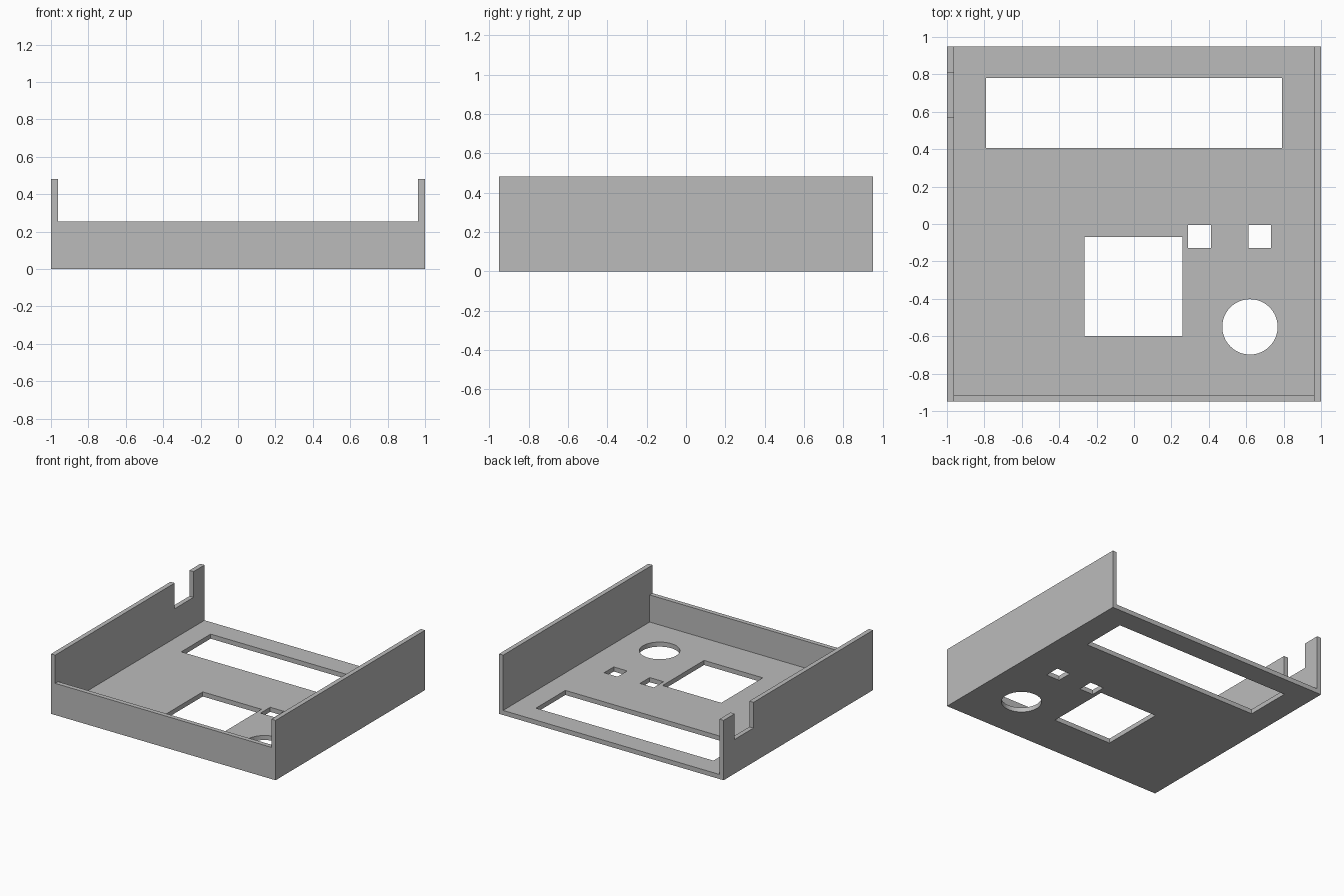
import bpy, bmesh
from mathutils import Matrix, Vector

if "Cube" in bpy.data.objects:
    bpy.data.objects.remove(bpy.data.objects["Cube"])

T = 0.037            # sheet thickness
W, D, H = 1.0, 0.95, 0.482   # half width, half depth, wall height

grey = bpy.data.materials.new("plain grey")
grey.diffuse_color = (0.5, 0.5, 0.5, 1)
grey.use_nodes = True
grey.node_tree.nodes["Principled BSDF"].inputs["Base Color"].default_value = grey.diffuse_color


def finish(name, bm):
    mesh = bpy.data.meshes.new(name)
    bm.to_mesh(mesh)
    bm.free()
    mesh.materials.append(grey)
    ob = bpy.data.objects.new(name, mesh)
    bpy.context.collection.objects.link(ob)
    return ob


def box(name, x0, x1, y0, y1, z0, z1):
    bm = bmesh.new()
    size = Matrix.Diagonal((x1 - x0, y1 - y0, z1 - z0, 1))
    centre = Vector((x0 + x1, y0 + y1, z0 + z1)) / 2
    bmesh.ops.create_cube(bm, size=1, matrix=Matrix.Translation(centre) @ size)
    return finish(name, bm)


def cylinder(name, x, y, r, z0, z1):
    bm = bmesh.new()
    bmesh.ops.create_cone(bm, cap_ends=True, segments=64, radius1=r, radius2=r,
                          depth=z1 - z0,
                          matrix=Matrix.Translation((x, y, (z0 + z1) / 2)))
    return finish(name, bm)


# Solid block that becomes the enclosure shell
shell = box("enclosure_shell", -W, W, -D, D, 0, H)

cutters = [
    # Tray interior, open at the top and the back
    box("interior_cutter", -W + T, W - T, -D + T, D + 0.2, T, 1),
    # Lowered front wall
    box("front_wall_cutter", -W + T, W - T, -D - 0.2, -D + 0.2, 0.255, 1.1),
    # Cable notch in the left wall
    box("notch_cutter", -W - 0.2, -W + 0.2, 0.57, 0.81, 0.275, 1.2),
    # Display window, keypad opening and two button holes
    box("display_cutter", -0.79, 0.79, 0.406, 0.78, -0.1, 0.1),
    box("keypad_cutter", -0.265, 0.258, -0.598, -0.07, -0.1, 0.1),
    box("button_cutter_a", 0.29, 0.413, -0.128, -0.005, -0.1, 0.1),
    box("button_cutter_b", 0.613, 0.733, -0.128, -0.005, -0.1, 0.1),
    # Round dial hole
    cylinder("dial_cutter", 0.62, -0.55, 0.148, -0.1, 0.1),
]

for cutter in cutters:
    cutter.hide_render = True
    mod = shell.modifiers.new(cutter.name, 'BOOLEAN')
    mod.operation = 'DIFFERENCE'
    mod.solver = 'EXACT'
    mod.object = cutter

# Bake the cuts and remove the cutters
bpy.context.view_layer.update()
result = bpy.data.meshes.new_from_object(
    shell.evaluated_get(bpy.context.evaluated_depsgraph_get()))
shell.modifiers.clear()
shell.data = result
result.materials.clear()
result.materials.append(grey)
for poly in result.polygons:
    poly.material_index = 0
for cutter in cutters:
    bpy.data.objects.remove(cutter)
